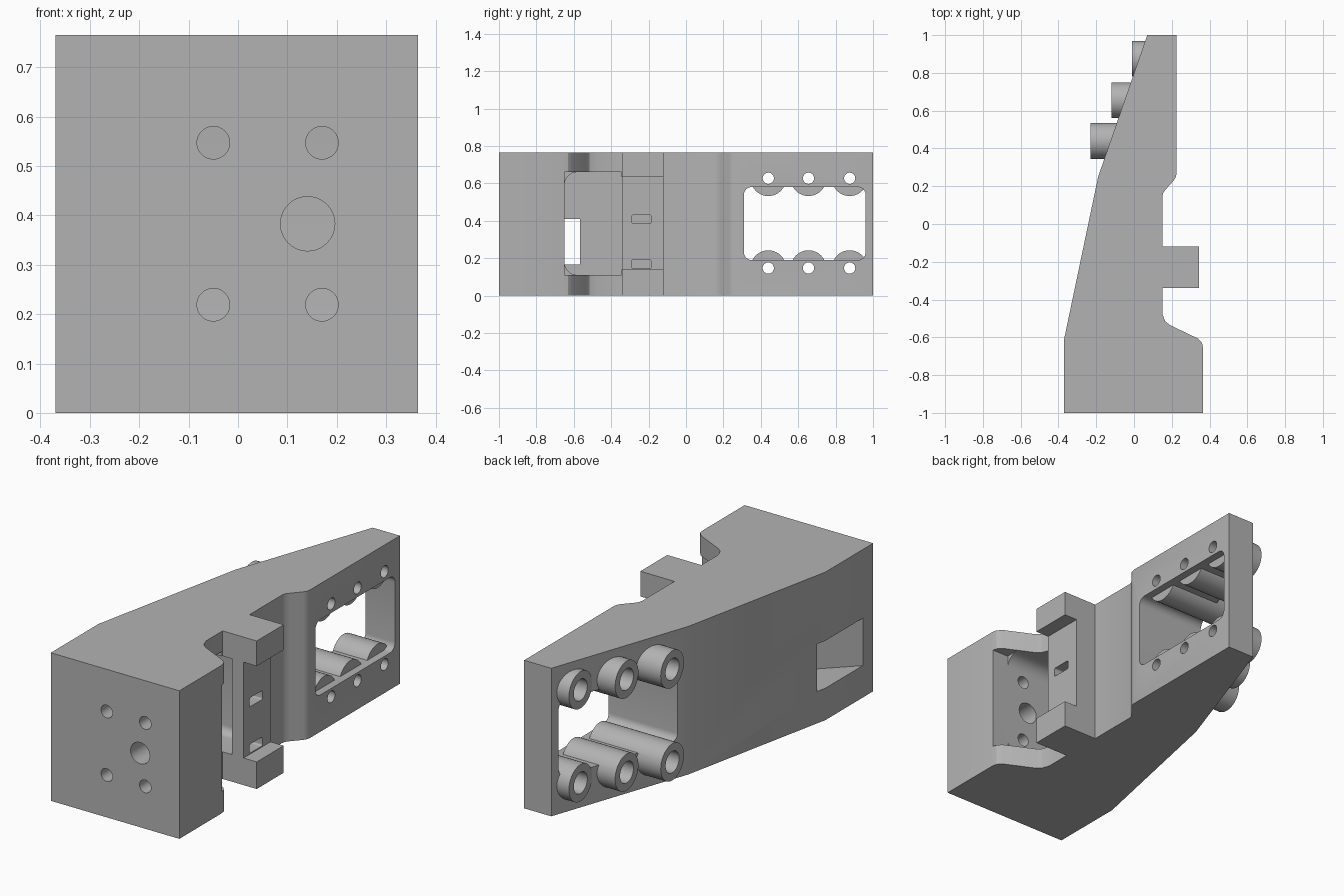
import bpy, bmesh, math
from mathutils import Matrix, Vector

cube = bpy.data.objects.get("Cube")
if cube:
    bpy.data.objects.remove(cube, do_unlink=True)

H = 0.765
grey = bpy.data.materials.new("plain_grey")
grey.use_nodes = True
grey.diffuse_color = (0.45, 0.45, 0.45, 1)
grey.node_tree.nodes["Principled BSDF"].inputs["Base Color"].default_value = (0.45, 0.45, 0.45, 1)


def finish(name, bm):
    bmesh.ops.recalc_face_normals(bm, faces=bm.faces[:])
    me = bpy.data.meshes.new(name)
    bm.to_mesh(me)
    bm.free()
    me.materials.append(grey)
    ob = bpy.data.objects.new(name, me)
    bpy.context.collection.objects.link(ob)
    return ob


def prism(name, pts, offset):
    """Extrude a closed 3D polygon along an offset."""
    bm = bmesh.new()
    face = bm.faces.new([bm.verts.new(p) for p in pts])
    ext = bmesh.ops.extrude_face_region(bm, geom=[face])
    bmesh.ops.translate(bm, vec=Vector(offset),
                        verts=[v for v in ext["geom"] if isinstance(v, bmesh.types.BMVert)])
    return finish(name, bm)


def rounded_box(name, x0, x1, y0, y1, z0, z1, r=0.0):
    """Box along x with rounded corners in the y-z plane."""
    pts = []
    if r == 0:
        pts = [(x0, y0, z0), (x0, y1, z0), (x0, y1, z1), (x0, y0, z1)]
    else:
        corners = [(y1 - r, z1 - r), (y0 + r, z1 - r), (y0 + r, z0 + r), (y1 - r, z0 + r)]
        for q, (cy, cz) in enumerate(corners):
            for k in range(7):
                a = math.pi / 2 * (q + k / 6)
                pts.append((x0, cy + r * math.cos(a), cz + r * math.sin(a)))
    return prism(name, pts, (x1 - x0, 0, 0))


def cylinder(name, axis, start, end, a, b, r):
    """Cylinder along x (a=y, b=z) or along y (a=x, b=z)."""
    bm = bmesh.new()
    mid = (start + end) / 2
    rot = Matrix.Rotation(math.pi / 2, 4, "Y" if axis == "x" else "X")
    loc = (mid, a, b) if axis == "x" else (a, mid, b)
    bmesh.ops.create_cone(bm, cap_ends=True, segments=40, radius1=r, radius2=r,
                          depth=end - start, matrix=Matrix.Translation(loc) @ rot)
    return finish(name, bm)


def combine(tool, operation="DIFFERENCE"):
    """Apply a boolean to the body and discard the tool."""
    mod = body.modifiers.new("combine", "BOOLEAN")
    mod.operation = operation
    mod.solver = "EXACT"
    mod.object = tool
    bpy.context.view_layer.objects.active = body
    bpy.ops.object.modifier_apply(modifier=mod.name)
    bpy.data.objects.remove(tool, do_unlink=True)


# Main tapered body, extruded from its plan outline
outline = [(-0.37, -1), (0.365, -1), (0.365, -0.655), (0.36, -0.63), (0.34, -0.607),
           (0.19, -0.535), (0.165, -0.515), (0.15, -0.475), (0.15, -0.34), (0.345, -0.34),
           (0.345, -0.12), (0.15, -0.12), (0.15, 0.145), (0.155, 0.165), (0.17, 0.185),
           (0.21, 0.23), (0.22, 0.245), (0.225, 0.265), (0.225, 1), (0.07, 1),
           (-0.19, 0.25), (-0.37, -0.61)]
body = prism("bracket_body", [(x, y, 0) for x, y in outline], (0, 0, H))

# Large rounded window at the thin end
combine(rounded_box("window_cutter", -0.6, 0.6, 0.31, 0.96, 0.19, 0.58, 0.04))

# Six screw bosses with clearance holes and deep counterbores
bosses = [(0.44, -0.23), (0.655, -0.12), (0.875, -0.01)]
for y, tip in bosses:
    for z in (0.147, 0.627):
        combine(cylinder("boss", "x", tip, 0.185, y, z, 0.095), "UNION")
for y, tip in bosses:
    for z in (0.147, 0.627):
        combine(cylinder("counterbore", "x", -0.6, 0.12, y, z, 0.055))
        combine(cylinder("screw_hole", "x", 0.05, 0.6, y, z, 0.03))

# Cable pocket: open by the flank, continuing beneath the tie block
combine(rounded_box("pocket_cutter", -0.12, 0.6, -0.65, -0.345, 0.11, 0.66, 0.001))
combine(rounded_box("under_block_cutter", -0.12, 0.205, -0.5, -0.16, 0.14, 0.635, 0.04))

# Rounded fillets in the two outer pocket corners
for z, s in ((0.11, 1), (0.66, -1)):
    r = 0.07
    arc = [(-0.15, -0.65 + r - r * math.cos(k * math.pi / 16),
            z + s * (r - r * math.sin(k * math.pi / 16))) for k in range(9)]
    arc.append((-0.15, -0.66, z - s * 0.01))
    combine(prism("pocket_fillet", arc, (0.42, 0, 0)), "UNION")

# Slanted cable duct from the pocket to the far side
duct = [(-0.6, -1.14), (-0.36, -0.905), (-0.1, -0.648), (0, -0.648), (0, -0.57), (-0.6, -0.55)]
combine(prism("duct_cutter", [(x, y, 0.165) for x, y in duct], (0, 0, 0.245)))

# Recess across the tie block and its two tie slots
combine(rounded_box("block_recess", 0.27, 0.6, -0.4, -0.05, 0.14, 0.635))
for z in (0.145, 0.385):
    combine(rounded_box("tie_slot", 0.16, 0.6, -0.29, -0.187, z, z + 0.046, 0.008))

# Mounting holes through the thick end
for x in (-0.05, 0.17):
    for z in (0.219, 0.547):
        combine(cylinder("mount_hole", "y", -1.2, -0.6, x, z, 0.033))
combine(cylinder("centre_hole", "y", -1.2, -0.6, 0.141, 0.383, 0.055))

# Smooth curved walls while keeping hard edges
bpy.ops.object.select_all(action="DESELECT")
body.select_set(True)
bpy.context.view_layer.objects.active = body
bpy.ops.object.shade_smooth_by_angle(angle=math.radians(25))
